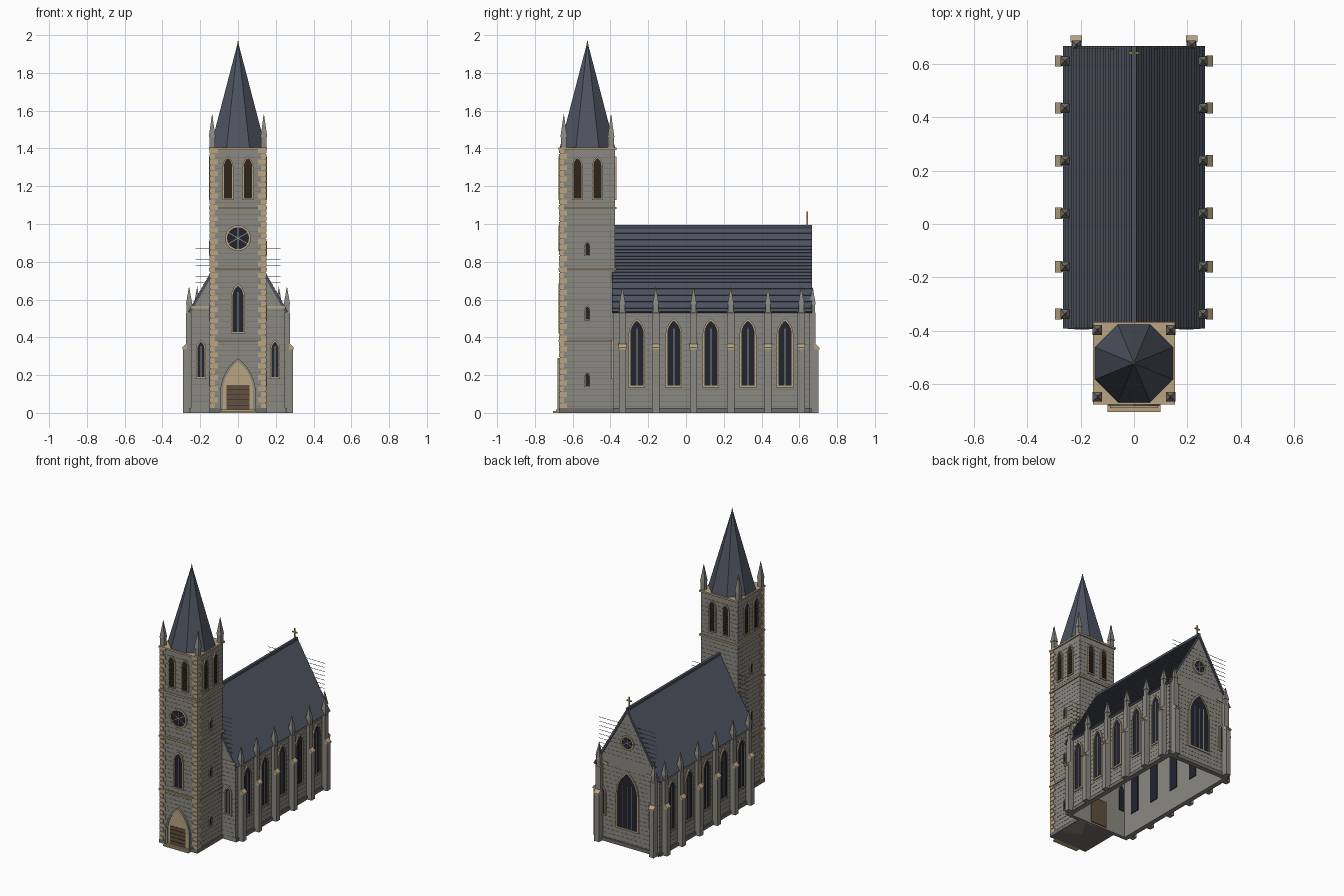
import bpy, bmesh, math
from mathutils import Matrix, Vector

if "Cube" in bpy.data.objects:
    bpy.data.objects.remove(bpy.data.objects["Cube"])

COL = dict(stone=(.26, .25, .22), course=(.16, .155, .14), tan=(.48, .37, .22), roof=(.075, .085, .115),
           glass=(.015, .018, .027), wood=(.12, .08, .05), louvre=(.025, .018, .012), gold=(.5, .35, .08),
           lead=(.3, .3, .3))
mats = {}
for k, c in COL.items():
    mats[k] = bpy.data.materials.new(k)
    mats[k].diffuse_color = (*c, 1)
parts = {}


def get(part, mat):
    return parts.setdefault((part, mat), bmesh.new())


def face(n, o):
    """Wall frame: x = right, y = up, z = outward."""
    n = Vector((*n, 0)); up = Vector((0, 0, 1))
    m = Matrix((up.cross(n), up, n)).transposed().to_4x4()
    m.translation = o
    return m


def side(n, o):
    """Section frame: x = outward, y = up, z = along the wall."""
    n = Vector((*n, 0)); up = Vector((0, 0, 1))
    m = Matrix((n, up, n.cross(up))).transposed().to_4x4()
    m.translation = o
    return m


def prism(part, mat, pts, d0, d1, M):
    bm = get(part, mat)
    a = [bm.verts.new(M @ Vector((x, y, d0))) for x, y in pts]
    b = [bm.verts.new(M @ Vector((x, y, d1))) for x, y in pts]
    bm.faces.new(a); bm.faces.new(b[::-1])
    for i in range(len(pts)):
        j = (i + 1) % len(pts)
        bm.faces.new((a[i], a[j], b[j], b[i]))


def ring(part, mat, outer, inner, d0, d1, M):
    bm = get(part, mat)
    L = [[bm.verts.new(M @ Vector((x, y, d))) for x, y in p]
         for p, d in ((outer, d0), (outer, d1), (inner, d1), (inner, d0))]
    n = len(outer)
    for k in range(4):
        for i in range(n):
            j = (i + 1) % n
            bm.faces.new((L[k][i], L[k][j], L[k - 3][j], L[k - 3][i]))


def box(part, mat, x0, x1, y0, y1, z0, z1):
    prism(part, mat, rect(x0, x1, y0, y1), z0, z1, Matrix())


def rect(x0, x1, y0, y1):
    return [(x0, y0), (x1, y0), (x1, y1), (x0, y1)]


def pyramid(part, mat, n, cx, cy, ap, z0, z1):
    bm = get(part, mat); r = ap / math.cos(math.pi / n)
    v = [bm.verts.new((cx + r * math.cos((i + .5) * math.tau / n), cy + r * math.sin((i + .5) * math.tau / n), z0))
         for i in range(n)]
    t = bm.verts.new((cx, cy, z1))
    bm.faces.new(v)
    for i in range(n):
        bm.faces.new((v[i], v[(i + 1) % n], t))


def lancet(cx, w, z0, z1, n=6):
    """Pointed arch outline, half width w."""
    r = w * 2.5; cxr = r - w
    a1 = math.acos(cxr / r); h = r * math.sin(a1)
    arc = [(-cxr + r * math.cos(a1 * i / n), z1 - h + r * math.sin(a1 * i / n)) for i in range(n + 1)]
    pts = [(w, z0)] + arc + [(-x, z) for x, z in arc[-2::-1]] + [(-w, z0)]
    return [(cx + x, z) for x, z in pts]


def window(part, M, cx, w, z0, z1, f=.009, mat='glass', bar=True, depth=-.03):
    inner = lancet(cx, w - f, z0 + f, z1 - f * 1.3)
    ring(part + '_frames', 'tan', lancet(cx, w, z0, z1), inner, -.002, .008, M)
    prism(part + '_panes', mat, inner, depth, .003, M)
    if bar:
        prism(part + '_mullions', 'lead', rect(cx - .0025, cx + .0025, z0 + f, z1 - w * 1.2), 0, .006, M)


def rose(part, M, z, r):
    c = lambda q: [(q * math.cos(i * math.tau / 24), z + q * math.sin(i * math.tau / 24)) for i in range(24)]
    ring(part + '_frame', 'tan', c(r), c(r - .01), -.002, .008, M)
    prism(part + '_pane', 'glass', c(r - .01), -.03, .003, M)
    for i in range(3):
        R = Matrix.Translation((0, z, 0)) @ Matrix.Rotation(math.pi / 6 + i * math.pi / 3, 4, 'Z')
        prism(part + '_spokes', 'lead', rect(.01 - r, r - .01, -.002, .002), 0, .006, M @ R)


def pinnacle(part, x, y, w, z0, z1, z2):
    box(part, 'stone', x - w, x + w, y - w, y + w, z0, z1)
    pyramid(part, 'stone', 4, x, y, w * 1.2, z1, z2)
    box(part, 'stone', x - .004, x + .004, y - .004, y + .004, z2 - .028, z2 - .018)


# Tower shaft, plinth, string courses and stone coursing
TY, T = -.522, .145
def band(part, mat, e, z0, z1):
    box(part, mat, -T - e, T + e, TY - T - e, TY + T + e, z0, z1)
band('tower', 'stone', 0, 0, 1.4)
band('tower_plinth', 'course', .006, 0, .025)
for z in (.38, .762, 1.085, 1.398):
    band('tower_string_courses', 'tan', .009, z - .006, z + .006)
for i in range(1, 46):
    band('tower_coursing', 'course', .001, .03 * i, .03 * i + .003)

# Quoins on the two front corners
for s in (-1, 1):
    for i in range(46):
        a, b = (.038, .022) if i % 2 else (.022, .038)
        xs = sorted((s * (T + .005), s * (T - a))); z = .025 + i * .03
        box('quoins', 'tan', *xs, TY - T - .005, TY - T + .01, z, z + .026)
        xs = sorted((s * (T + .005), s * (T - .01)))
        box('quoins', 'tan', *xs, TY - T - .004, TY - T + b, z, z + .026)

# Tower openings
TF = face((0, -1), (0, TY - T, 0))
window('tower_window', TF, 0, .038, .42, .685)
rose('tower_rose', TF, .925, .068)
for n in ((0, -1), (0, 1), (1, 0), (-1, 0)):
    M = face(n, (n[0] * T, TY + n[1] * T, 0))
    for c in (-.053, .053):
        window('belfry', M, c, .028, 1.128, 1.358, .007, 'louvre', False)
        for i in range(8):
            prism('belfry_louvres', 'louvre', rect(c - .02, c + .02, 1.145 + i * .02, 1.15 + i * .02), 0, .006, M)
    if n[0]:
        for z in (.138, .49, .83):
            window('tower_slit', M, 0, .015, z, z + .08, .005, bar=False)

# Portal, door and steps
ring('portal', 'stone', lancet(0, .095, 0, .29), lancet(0, .08, 0, .272), 0, .014, TF)
prism('portal_tympanum', 'tan', lancet(0, .08, 0, .272), 0, .009, TF)
prism('door', 'wood', rect(-.06, .06, .015, .147), 0, .012, TF)
for i in range(4):
    prism('door_boards', 'louvre', rect(-.06, .06, .04 + i * .027, .043 + i * .027), .01, .0135, TF)
prism('steps', 'tan', rect(-.1, .1, 0, .009), 0, .037, TF)
prism('steps', 'tan', rect(-.09, .09, .009, .018), 0, .022, TF)
prism('inner_door', 'wood', rect(-.065, .065, .01, .2), 0, .006, face((0, 1), (0, -.36, 0)))

# Spire and corner pinnacles
pyramid('spire', 'roof', 8, 0, TY, .146, 1.405, 1.965)
pyramid('spire_finial', 'gold', 8, 0, TY, .006, 1.945, 1.975)
for sx in (-1, 1):
    for sy in (-1, 1):
        pinnacle('tower_pinnacles', sx * .137, TY + sy * .125, .015, 1.4, 1.46, 1.585)

# Nave walls, hollow and open below
W, Y0, Y1 = .25, -.387, .657
for s in (-1, 1):
    M = face((s, 0), (s * W, 0, 0))
    prism('nave_side_walls', 'stone', rect(*sorted((s * Y0, s * Y1)), 0, .545), -.025, 0, M)
    prism('nave_plinth', 'course', rect(*sorted((s * Y0, s * Y1)), 0, .025), 0, .008, M)
    for i in range(1, 18):
        prism('nave_coursing', 'course', rect(*sorted((s * Y0, s * Y1)), .03 * i, .03 * i + .003), 0, .001, M)
    for i in range(5):
        window('nave_window', M, s * (-.26 + i * .196), .044, .135, .5)
gable = [(-W, 0), (W, 0), (W, .54), (0, .968), (-W, .54)]
for s, y in ((-1, Y0), (1, Y1)):
    M = face((0, s), (0, y, 0))
    prism('gable_walls', 'stone', gable, -.025, 0, M)
    for i in range(1, 30):
        if .56 < .03 * i < .62:
            continue
        w = W if i < 19 else .225
        prism('gable_coursing', 'course', rect(-w, w, .03 * i, .03 * i + .002), -.001, .001, M)
    for q in (-1, 1):
        window('gable_side_window', M, q * .196, .027, .18, .387)
        prism('gable_band', 'tan', rect(*sorted((q * .155, q * W)), .553, .565), 0, .006, M)
M = face((0, 1), (0, Y1, 0))
prism('nave_plinth', 'course', rect(-W, W, 0, .025), 0, .008, M)
window('great_window', M, 0, .09, .12, .54, .011)
for c in (-.035, .035):
    prism('great_window_mullions', 'lead', rect(c - .0025, c + .0025, .131, .44), 0, .006, M)
rose('gable_rose', M, .745, .052)

# Roof of overlapping tile courses
E, R, N = Vector((.258, .533)), Vector((0, .982)), 26
nrm = Vector((R.y - E.y, E.x)).normalized()
for s in (-1, 1):
    for i in range(N):
        a, b = E.lerp(R, i / N), E.lerp(R, (i + 1) / N)
        q = [a - nrm * .008, a + nrm * .009, b + nrm * .005, b - nrm * .008]
        prism('nave_roof', 'roof', [(s * p.x, p.y) for p in q], -.666, .392, face((0, -1), (0, 0, 0)))
box('roof_ridge', 'roof', -.009, .009, -.39, .666, .978, .996)

# Buttresses with weathered caps and pinnacles
prof = [(-.01, 0), (.04, 0), (.04, .335), (.024, .362), (.024, .53), (-.01, .56)]
cap = [(.02, .335), (.045, .335), (.045, .345), (.02, .37)]
spots = [((s, 0), (s * W, y)) for s in (-1, 1) for y in (.61, .434, .237, .04, -.16, -.337)]
spots += [((0, 1), (x, Y1 + .004)) for x in (-.216, .216)]
for n, (x, y) in spots:
    M = side(n, (x, y, 0))
    prism('buttresses', 'stone', prof, -.019, .019, M)
    prism('buttress_caps', 'tan', cap, -.021, .021, M)
    pinnacle('buttress_pinnacles', x + n[0] * .009, y + n[1] * .009, .014, .53, .575, .67)

# Ridge cross
box('ridge_cross', 'gold', -.004, .004, .637, .645, .99, 1.067)
box('ridge_cross', 'gold', -.02, .02, .637, .645, 1.036, 1.044)

# Turn the collected parts into objects
for (name, mat), bm in parts.items():
    bmesh.ops.recalc_face_normals(bm, faces=bm.faces)
    me = bpy.data.meshes.new(name)
    bm.to_mesh(me); bm.free()
    me.materials.append(mats[mat])
    bpy.context.collection.objects.link(bpy.data.objects.new(name, me))

for m in bpy.data.materials:
    if m.users and not m.is_grease_pencil:
        m.use_nodes = True
        m.node_tree.nodes["Principled BSDF"].inputs["Base Color"].default_value = m.diffuse_color
